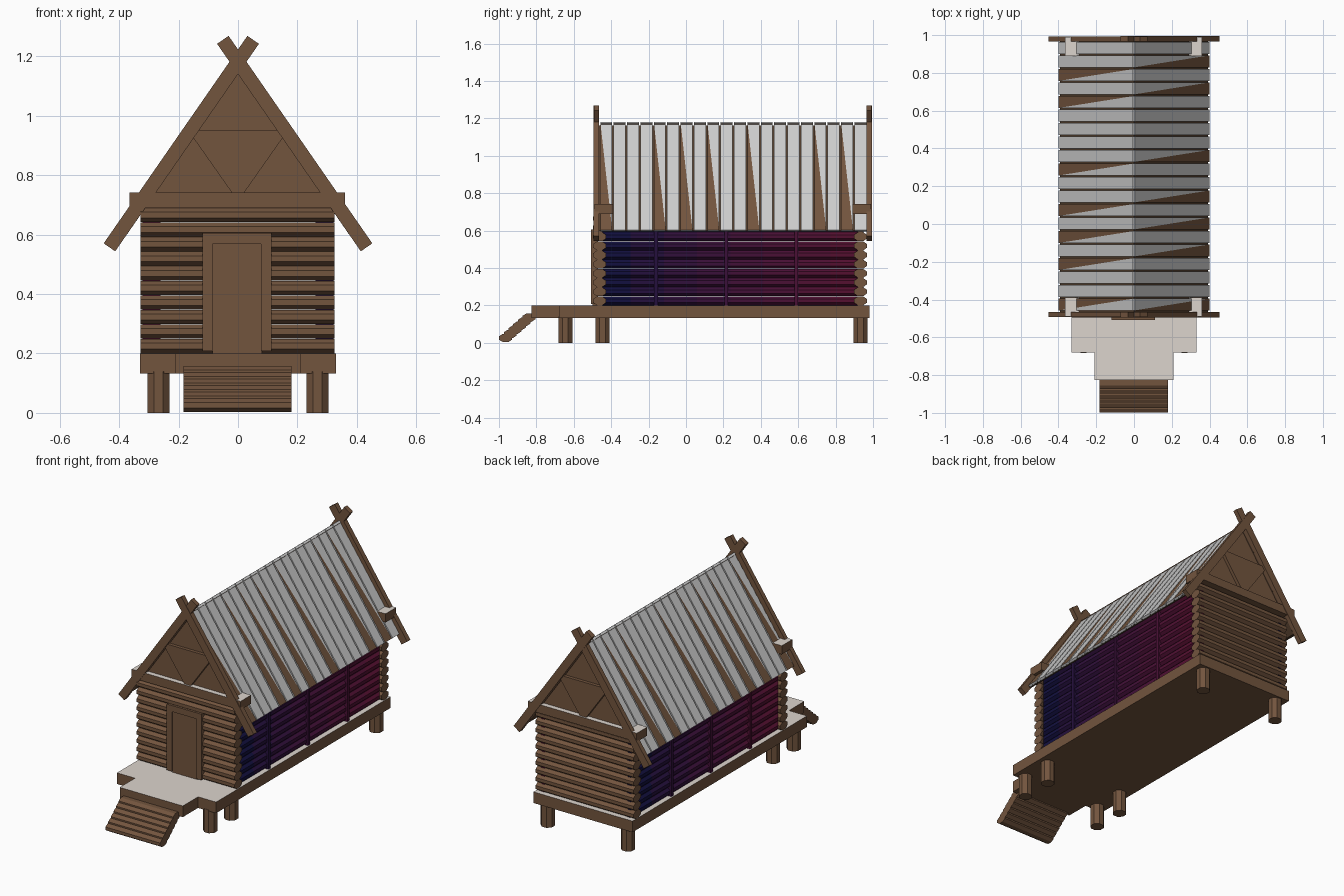
import bpy, bmesh, math
from mathutils import Vector

if "Cube" in bpy.data.objects:
    bpy.data.objects.remove(bpy.data.objects["Cube"])


def material(name, r, g, b):
    m = bpy.data.materials.new(name)
    m.diffuse_color = (r, g, b, 1)
    m.use_nodes = True
    m.node_tree.nodes["Principled BSDF"].inputs["Base Color"].default_value = m.diffuse_color
    return m


WOOD = material("wood", 0.17, 0.09, 0.048)
DARK = material("dark_wood", 0.08, 0.045, 0.025)
PALE = material("pale_wood", 0.72, 0.66, 0.61)
GREY = material("roof_grey", 0.55, 0.55, 0.55)
N = 8
FADE = [material(f"wall_fade_{i}", 0.006 + 0.085 * i / (N - 1), 0.005, 0.05 - 0.02 * i / (N - 1))
        for i in range(N)]


def finish(bm, name, mats):
    bmesh.ops.recalc_face_normals(bm, faces=bm.faces[:])
    me = bpy.data.meshes.new(name)
    bm.to_mesh(me)
    bm.free()
    for m in mats:
        me.materials.append(m)
    ob = bpy.data.objects.new(name, me)
    bpy.context.collection.objects.link(ob)
    return ob


def add_prism(bm, pts, axis, lo, hi, mat=0):
    """Extrude a 2D polygon along an axis; pts use the two other axes in order."""
    def at(p, t):
        v = list(p)
        v.insert("xyz".index(axis), t)
        return bm.verts.new(v)
    a, b = [at(p, lo) for p in pts], [at(p, hi) for p in pts]
    n = len(pts)
    faces = [bm.faces.new(a), bm.faces.new(b)]
    faces += [bm.faces.new((a[i], a[(i + 1) % n], b[(i + 1) % n], b[i])) for i in range(n)]
    for f in faces:
        f.material_index = mat


def prism(name, pts, axis, lo, hi, mat=WOOD, pale_top=False):
    bm = bmesh.new()
    add_prism(bm, pts, axis, lo, hi)
    bmesh.ops.recalc_face_normals(bm, faces=bm.faces[:])
    if pale_top:
        for f in bm.faces:
            f.material_index = int(f.normal.z > 0.9)
    return finish(bm, name, [mat, PALE])


def box(name, x0, x1, y0, y1, z0, z1, mat=WOOD, pale_top=False):
    return prism(name, [(x0, y0), (x1, y0), (x1, y1), (x0, y1)], "z", z0, z1, mat, pale_top)


def ring(u, v, ru, rv, n=8):
    return [(u + ru * math.cos(math.tau * (i + 0.5) / n),
             v + rv * math.sin(math.tau * (i + 0.5) / n)) for i in range(n)]


# stepped deck on posts
half = [(0.33, 0.98), (0.33, -0.68), (0.21, -0.68), (0.21, -0.825)]
prism("deck", half + [(-x, y) for x, y in reversed(half)], "z", 0.133, 0.2, WOOD, True)
for s in (-1, 1):
    for y in (-0.645, -0.447, 0.933):
        prism("deck_post", ring(s * 0.267, y, 0.04, 0.04), "z", 0, 0.14)

# log stairs
bm = bmesh.new()
for i in range(6):
    t = i / 5
    add_prism(bm, ring(-0.965 + 0.125 * t, 0.026 + 0.109 * t, 0.037, 0.024), "x", -0.183, 0.18)
finish(bm, "stair_logs", [WOOD])

# end walls of stacked logs
P = 0.049
for name, y in (("front", -0.462), ("back", 0.933)):
    bm = bmesh.new()
    for i in range(10):
        add_prism(bm, ring(y, 0.2 + P * (i + 0.5), 0.037, 0.026), "x", -0.328, 0.325)
    finish(bm, name + "_wall_logs", [WOOD])

# coloured side walls, fading along their length
Y0, Y1 = -0.475, 0.95
for s, name in ((1, "right"), (-1, "left")):
    bm = bmesh.new()
    for j in range(N):
        a, b = (Y0 + (Y1 - Y0) * k / N for k in (j, j + 1))
        m = j if s > 0 else N - 1 - j
        for i in range(10):
            add_prism(bm, ring(s * 0.288, 0.2 + P * (i + 0.5), 0.028, 0.026), "y", a, b, m)
    for y in (-0.16, 0.215, 0.59):
        m = int((y - Y0) / (Y1 - Y0) * N)
        m = m if s > 0 else N - 1 - m
        xs = sorted((s * 0.26, s * 0.322))
        add_prism(bm, [(xs[0], y - 0.01), (xs[1], y - 0.01), (xs[1], y + 0.01), (xs[0], y + 0.01)],
                  "z", 0.2, 0.7, m)
    finish(bm, name + "_wall", FADE)

# door with mitred frame
box("door", -0.085, 0.08, -0.5, -0.47, 0.2, 0.57)
for n, pts in (("left", [(-0.12, 0.208), (-0.085, 0.208), (-0.085, 0.568), (-0.12, 0.605)]),
               ("right", [(0.112, 0.208), (0.078, 0.208), (0.078, 0.568), (0.112, 0.605)]),
               ("top", [(-0.12, 0.605), (0.112, 0.605), (0.078, 0.568), (-0.085, 0.568)])):
    prism("door_frame_" + n, pts, "y", -0.508, -0.47)

# gables: tie beam, panel, brace plate and crossing barge boards
A, B = Vector((-0.4325, 0.557)), Vector((0.051, 1.255))
d = (B - A).normalized() * 0.0235
w = Vector((-d.y, d.x))
board = [A - w, B - w, B + w, A + w]
brace = [(-0.15, 0.925), (-0.133, 0.95), (0.133, 0.95), (0.15, 0.925), (0.02, 0.74), (-0.02, 0.74)]
for name, out, sgn in (("front", -0.495, 1), ("back", 0.995, -1)):
    def span(p, q):
        return sorted((out + sgn * p, out + sgn * q))
    y0, y1 = span(0.005, 0.105)
    box(name + "_tie_beam", -0.365, 0.36, y0, y1, 0.69, 0.742, WOOD, True)
    prism(name + "_gable", [(-0.31, 0.72), (0.31, 0.72), (0, 1.165)], "y", *span(0.035, 0.06))
    prism(name + "_brace", brace, "y", *span(0.015, 0.04))
    for s, side in ((1, "left"), (-1, "right")):
        prism(f"{name}_barge_board_{side}", [(s * p.x, p.y) for p in board], "y",
              *span(0.002 if s > 0 else 0.0, 0.03))

# roof: brown underlay with grey planks, some of them half bare
under = [(0, 1.163), (0.392, 0.597), (0.376, 0.597), (0, 1.14), (-0.376, 0.597), (-0.392, 0.597)]
prism("roof_underlay", under, "y", -0.465, 0.968, DARK)
R0, W, GAP = -0.462, 0.0715, 0.004
BARE = {1: (0, 4, 6, 8, 11, 16, 18), -1: (0, 3, 5, 7, 10, 15, 17)}
for s, name in ((1, "right"), (-1, "left")):
    bm = bmesh.new()
    for i in range(20):
        a, b = R0 + W * i + GAP, R0 + W * (i + 1) - GAP
        if s < 0:
            a, b = b, a
        top = [bm.verts.new(v) for v in
               ((0, a, 1.18), (0, b, 1.18), (s * 0.4, b, 0.603), (s * 0.4, a, 0.603))]
        low = [bm.verts.new(v.co + Vector((-s * 0.011, 0, -0.008))) for v in top]
        bm.faces.new((top[0], top[1], top[2]))
        f = bm.faces.new((top[0], top[2], top[3]))
        f.material_index = int(i in BARE[s])
        for k in range(4):
            n = (k + 1) % 4
            bm.faces.new((top[k], low[k], low[n], top[n]))
        bm.faces.new(low).material_index = 1
    finish(bm, name + "_roof_planks", [GREY, WOOD])
